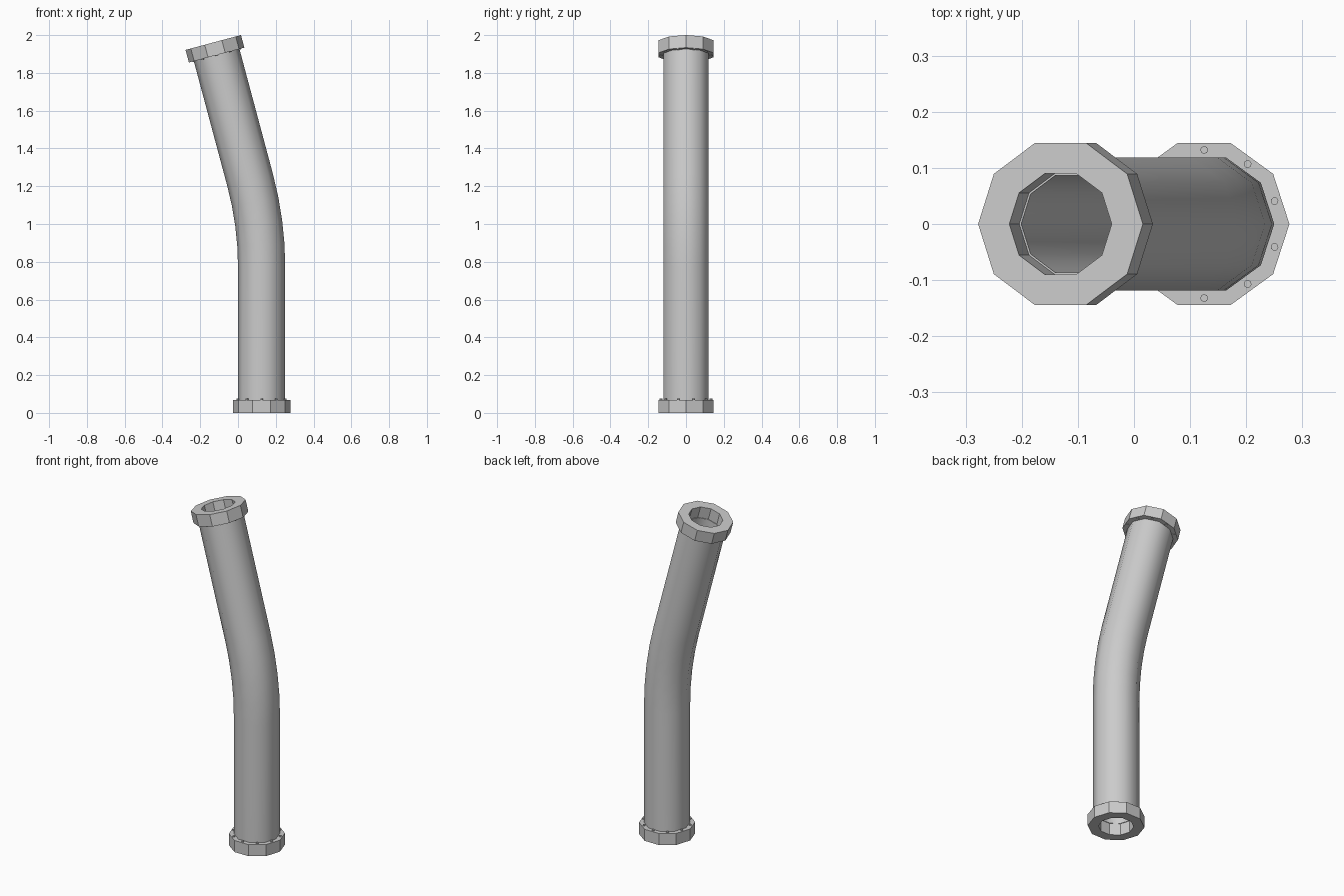
import bpy, bmesh
from math import sin, cos, tan, pi, radians
from mathutils import Matrix, Vector

cube = bpy.data.objects.get("Cube")
if cube:
    bpy.data.objects.remove(cube, do_unlink=True)

SIDES = 10
TILT = radians(15)
BASE = Vector((0.125, 0, 0))
TOP = Vector((-0.131, 0, 1.961))
THICK = 0.069
AXIS = Vector((-sin(TILT), 0, cos(TILT)))

grey = bpy.data.materials.new("pipe grey")
grey.use_nodes = True
COLOUR = (0.6, 0.6, 0.6, 1)
grey.diffuse_color = COLOUR
grey.node_tree.nodes["Principled BSDF"].inputs["Base Color"].default_value = COLOUR


def frame(centre, angle):
    """Section frame, leaning towards -x by angle."""
    return Matrix.Translation(centre) @ Matrix.Rotation(-angle, 4, 'Y')


def finish(name, bm):
    bmesh.ops.recalc_face_normals(bm, faces=bm.faces)
    mesh = bpy.data.meshes.new(name)
    bm.to_mesh(mesh)
    bm.free()
    mesh.materials.append(grey)
    obj = bpy.data.objects.new(name, mesh)
    bpy.context.collection.objects.link(obj)
    return obj


def tube(name, frames, outer, inner):
    """Hollow ten-sided tube swept through the section frames."""
    bm = bmesh.new()

    def ring(f, r):
        return [bm.verts.new(f @ Vector((r * cos(2 * pi * i / SIDES),
                                         r * sin(2 * pi * i / SIDES), 0)))
                for i in range(SIDES)]

    rings = [ring(f, outer) for f in frames] + [ring(f, inner) for f in reversed(frames)]
    for a, b in zip(rings, rings[1:] + rings[:1]):
        for i in range(SIDES):
            j = (i + 1) % SIDES
            bm.faces.new((a[i], a[j], b[j], b[i]))
    return finish(name, bm)


def bolts(name, f):
    """Ring of small bolt heads standing on a flange face."""
    bm = bmesh.new()
    for i in range(SIDES):
        place = (f @ Matrix.Rotation(2 * pi * (i + 0.5) / SIDES, 4, 'Z')
                 @ Matrix.Translation((0.132, 0, 0.001)))
        bmesh.ops.create_cone(bm, cap_ends=True, segments=8, radius1=0.007,
                              radius2=0.007, depth=0.01, matrix=place)
    return finish(name, bm)


# Pipe path: straight, bend, straight
corner_z = TOP.z - (BASE.x - TOP.x) / tan(TILT)
reach = 0.235
radius = reach / tan(TILT / 2)
start_z = corner_z - reach
path = [frame(BASE + Vector((0, 0, THICK)), 0)]
STEPS = 4
for k in range(STEPS + 1):
    a = TILT * k / STEPS
    path.append(frame(Vector((BASE.x - radius * (1 - cos(a)), 0,
                              start_z + radius * sin(a))), a))
path.append(frame(TOP - AXIS * THICK, TILT))

pipe = tube("pipe", path, 0.125, 0.091)
bpy.ops.object.select_all(action='DESELECT')
pipe.select_set(True)
bpy.context.view_layer.objects.active = pipe
bpy.ops.object.shade_smooth_by_angle(angle=radians(50))

# Flanges at both ends, with bolts on the faces towards the pipe
bottom_face = BASE + Vector((0, 0, THICK))
top_face = TOP - AXIS * THICK
tube("bottom_flange", [frame(BASE, 0), frame(bottom_face, 0)], 0.152, 0.0945)
tube("top_flange", [frame(top_face, TILT), frame(TOP, TILT)], 0.152, 0.0945)
bolts("bottom_bolts", frame(bottom_face, 0))
bolts("top_bolts", frame(top_face, TILT))
